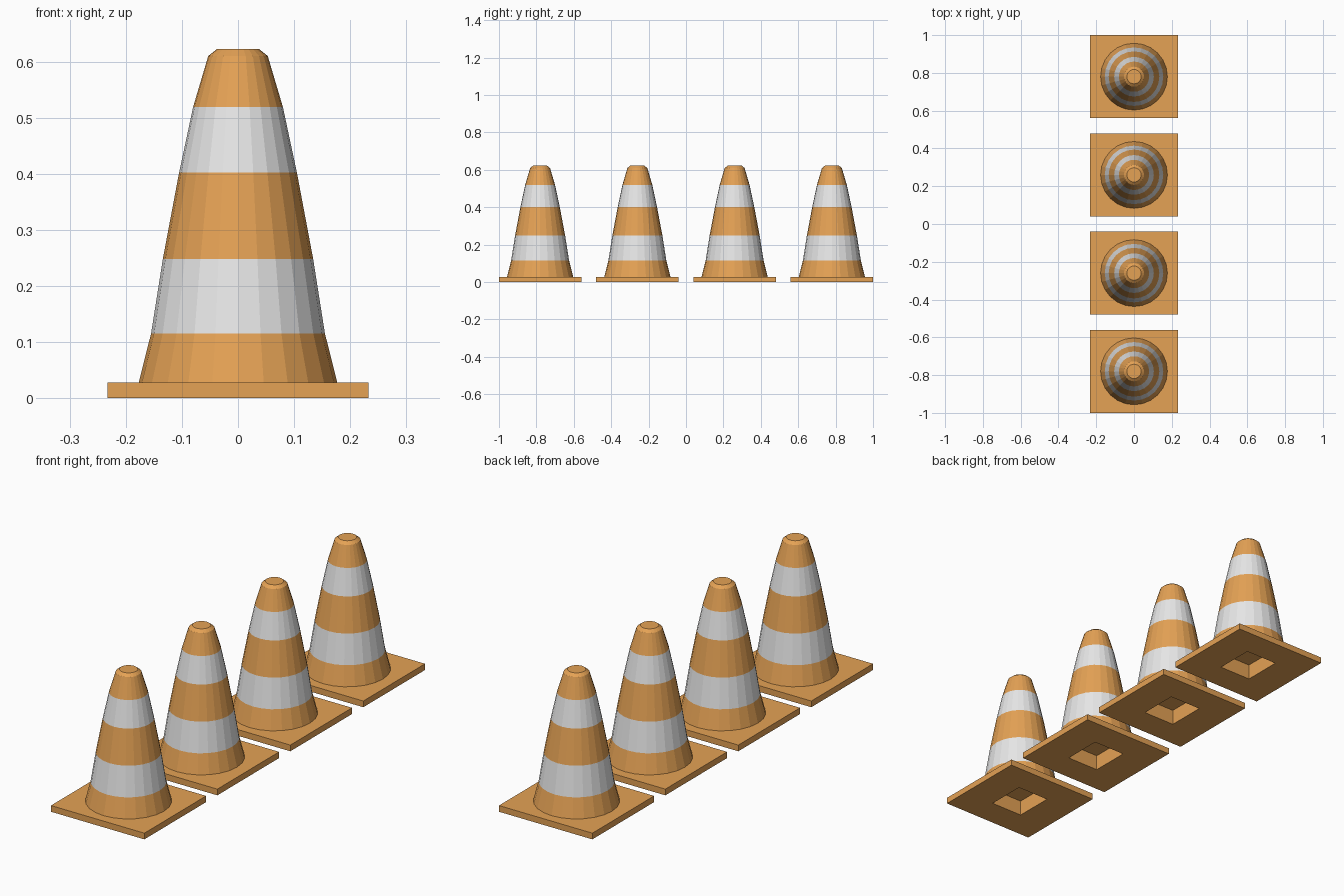
import bpy
import bmesh
from math import pi
from mathutils import Matrix

cube = bpy.data.objects.get("Cube")
if cube:
    bpy.data.objects.remove(cube, do_unlink=True)


def make_material(name, color):
    mat = bpy.data.materials.new(name)
    mat.use_nodes = True
    mat.diffuse_color = color
    mat.node_tree.nodes["Principled BSDF"].inputs["Base Color"].default_value = color
    return mat


orange = make_material("orange plastic", (0.78, 0.36, 0.09, 1))
white = make_material("white band", (0.8, 0.8, 0.8, 1))

SPACING = 0.52
BASE_TOP = 0.028
SIDES = 24
# Cone outline as (radius, height), from the foot to the rim of the tip
PROFILE = [(0.177, BASE_TOP), (0.155, 0.115), (0.134, 0.248), (0.105, 0.402),
           (0.08, 0.519), (0.053, 0.61), (0.038, 0.622)]
WHITE_BANDS = [(0.115, 0.248), (0.402, 0.519)]


def finish(bm, name):
    mesh = bpy.data.meshes.new(name)
    bm.to_mesh(mesh)
    bm.free()
    mesh.materials.append(orange)
    mesh.materials.append(white)
    return mesh


def base_mesh():
    """Flat plate with a rectangular pocket underneath, closed inside the cone."""
    bm = bmesh.new()
    bmesh.ops.create_cube(bm, size=1, matrix=Matrix.Translation((0, 0, BASE_TOP / 2))
                          @ Matrix.Diagonal((0.466, 0.44, BASE_TOP, 1)))
    bm.normal_update()
    caps = [f for f in bm.faces if abs(f.normal.z) > 0.9]
    for cap in caps:
        below = cap.normal.z < 0
        grow, height = (0, 0.07) if below else (0.005, 0.075)
        bmesh.ops.inset_region(bm, faces=[cap], thickness=0.1)
        for v in cap.verts:
            v.co.x = (0.08 + grow) * (1 if v.co.x > 0 else -1)
            v.co.y = (0.09 + grow) * (1 if v.co.y > 0 else -1)
        # Push the inner rectangle up to form the pocket
        top = bmesh.ops.extrude_discrete_faces(bm, faces=[cap])["faces"][0]
        for v in top.verts:
            v.co.z = height
    return finish(bm, "base")


def cone_mesh():
    """Faceted body turned from the outline, striped by height."""
    bm = bmesh.new()
    verts = [bm.verts.new((r, 0, z)) for r, z in PROFILE]
    edges = [bm.edges.new(pair) for pair in zip(verts, verts[1:])]
    bmesh.ops.spin(bm, geom=verts + edges, cent=(0, 0, 0), axis=(0, 0, 1),
                   angle=2 * pi, steps=SIDES)
    bmesh.ops.remove_doubles(bm, verts=bm.verts, dist=0.0005)
    # Close the flat tip
    tip_height = PROFILE[-1][1]
    rim = [e for e in bm.edges if all(abs(v.co.z - tip_height) < 0.001 for v in e.verts)]
    bmesh.ops.contextual_create(bm, geom=rim)
    bmesh.ops.recalc_face_normals(bm, faces=bm.faces)
    for f in bm.faces:
        z = f.calc_center_median().z
        f.material_index = int(any(low < z < high for low, high in WHITE_BANDS))
    return finish(bm, "cone")


# Row of four identical cones along y
parts = {"base": base_mesh(), "cone_body": cone_mesh()}
for i in range(4):
    for name, mesh in parts.items():
        obj = bpy.data.objects.new(f"{name}_{i + 1}", mesh)
        obj.location.y = (i - 1.5) * SPACING
        bpy.context.collection.objects.link(obj)
